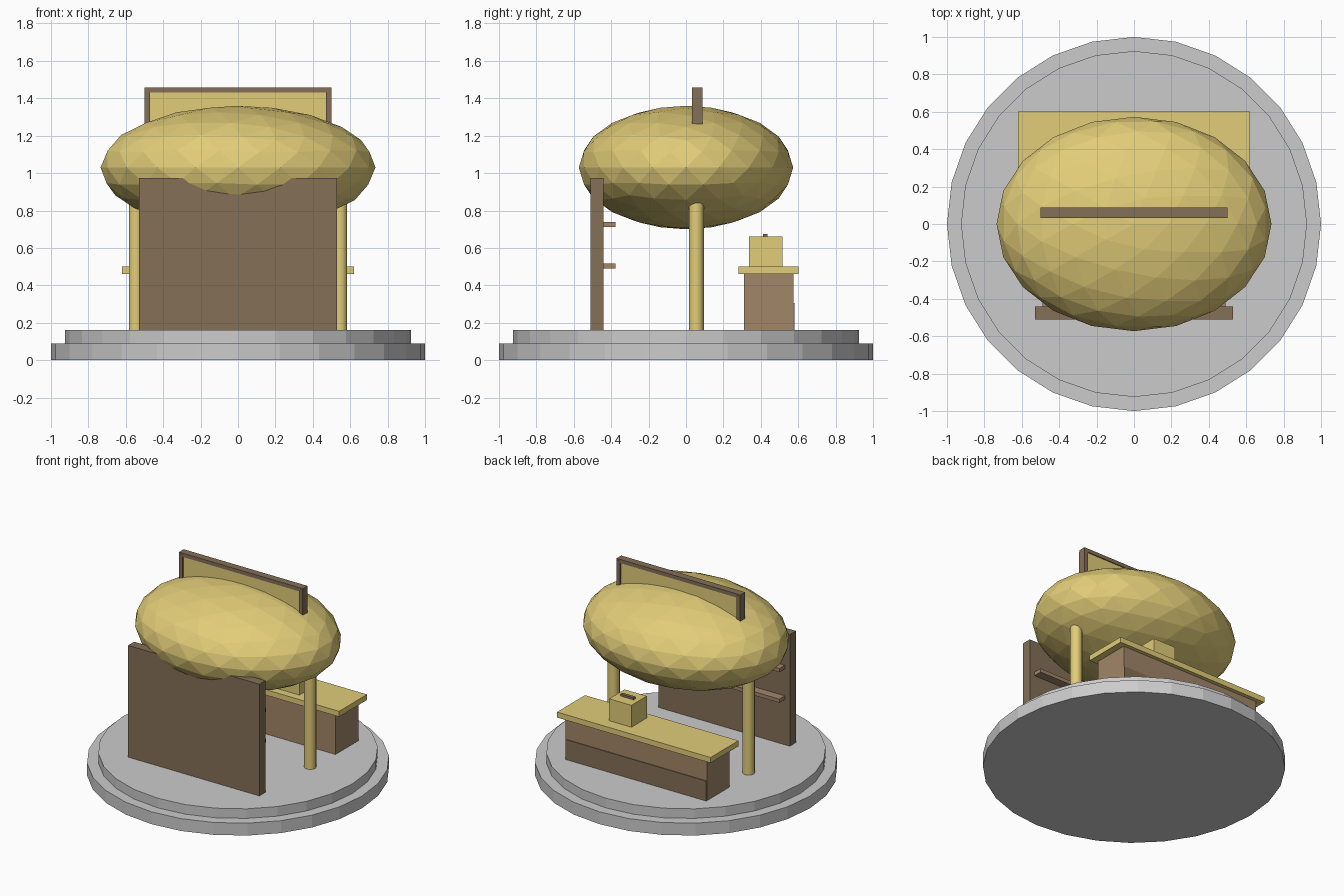
import bpy

if "Cube" in bpy.data.objects:
    bpy.data.objects.remove(bpy.data.objects["Cube"])


def material(name, rgb):
    m = bpy.data.materials.new(name)
    m.diffuse_color = (*rgb, 1)
    m.use_nodes = True
    m.node_tree.nodes["Principled BSDF"].inputs["Base Color"].default_value = m.diffuse_color
    return m


YELLOW = material("yellow", (0.76, 0.61, 0.19))
BROWN = material("brown", (0.23, 0.16, 0.095))
TAN = material("tan", (0.36, 0.24, 0.14))


def finish(name, mat):
    ob = bpy.context.object
    ob.name = name
    if mat:
        ob.data.materials.append(mat)
    return ob


def box(name, x, y, z, mat):
    """Box from (min, max) ranges on each axis."""
    bpy.ops.mesh.primitive_cube_add(size=1, location=[sum(r) / 2 for r in (x, y, z)])
    ob = finish(name, mat)
    ob.scale = [r[1] - r[0] for r in (x, y, z)]
    bpy.ops.object.transform_apply(location=False, rotation=False, scale=True)
    return ob


def cylinder(name, x, y, radius, z, sides, mat=None):
    bpy.ops.mesh.primitive_cylinder_add(vertices=sides, radius=radius, depth=z[1] - z[0],
                                        location=(x, y, sum(z) / 2))
    return finish(name, mat)


# Stepped round base
cylinder("base_lower", 0, 0, 1.0, (0, 0.09), 28)
cylinder("base_upper", 0, 0, 0.925, (0.09, 0.16), 28)

# Faceted egg-shaped canopy
bpy.ops.mesh.primitive_ico_sphere_add(subdivisions=3, radius=1, location=(0, 0, 1.03))
canopy = finish("canopy", YELLOW)
canopy.scale = (0.735, 0.573, 0.33)
bpy.ops.object.transform_apply(location=False, rotation=False, scale=True)

# Posts, running up into the canopy
for side, s in (("left", -1), ("right", 1)):
    post = cylinder(f"post_{side}", s * 0.545, 0.055, 0.04, (0.16, 0.92), 14, YELLOW)
    bpy.ops.object.shade_smooth_by_angle()

# Wall with two shelves facing the counter
box("wall", (-0.53, 0.53), (-0.51, -0.44), (0.16, 0.975), BROWN)
for i, z in enumerate((0.49, 0.713)):
    box(f"wall_shelf_{i + 1}", (-0.49, 0.49), (-0.445, -0.377), (z, z + 0.027), TAN)

# Counter
box("counter_body", (-0.57, 0.57), (0.31, 0.574), (0.16, 0.46), TAN)
box("counter_kick_panel", (-0.567, 0.567), (0.56, 0.58), (0.16, 0.305), BROWN)
box("counter_top", (-0.62, 0.62), (0.28, 0.602), (0.46, 0.5), YELLOW)

# Box with a raised strip standing on the counter
box("counter_box", (0.08, 0.26), (0.337, 0.515), (0.5, 0.66), YELLOW)
box("counter_box_strip", (0.117, 0.223), (0.413, 0.437), (0.655, 0.675), BROWN)

# Blank framed sign board, sunk into the canopy
box("sign_panel", (-0.48, 0.48), (0.04, 0.08), (1.18, 1.44), YELLOW)
box("sign_frame_top", (-0.5, 0.5), (0.033, 0.087), (1.43, 1.457), BROWN)
for side, s in (("left", -1), ("right", 1)):
    box(f"sign_frame_{side}", sorted((s * 0.47, s * 0.5)), (0.031, 0.089), (1.18, 1.445), BROWN)
